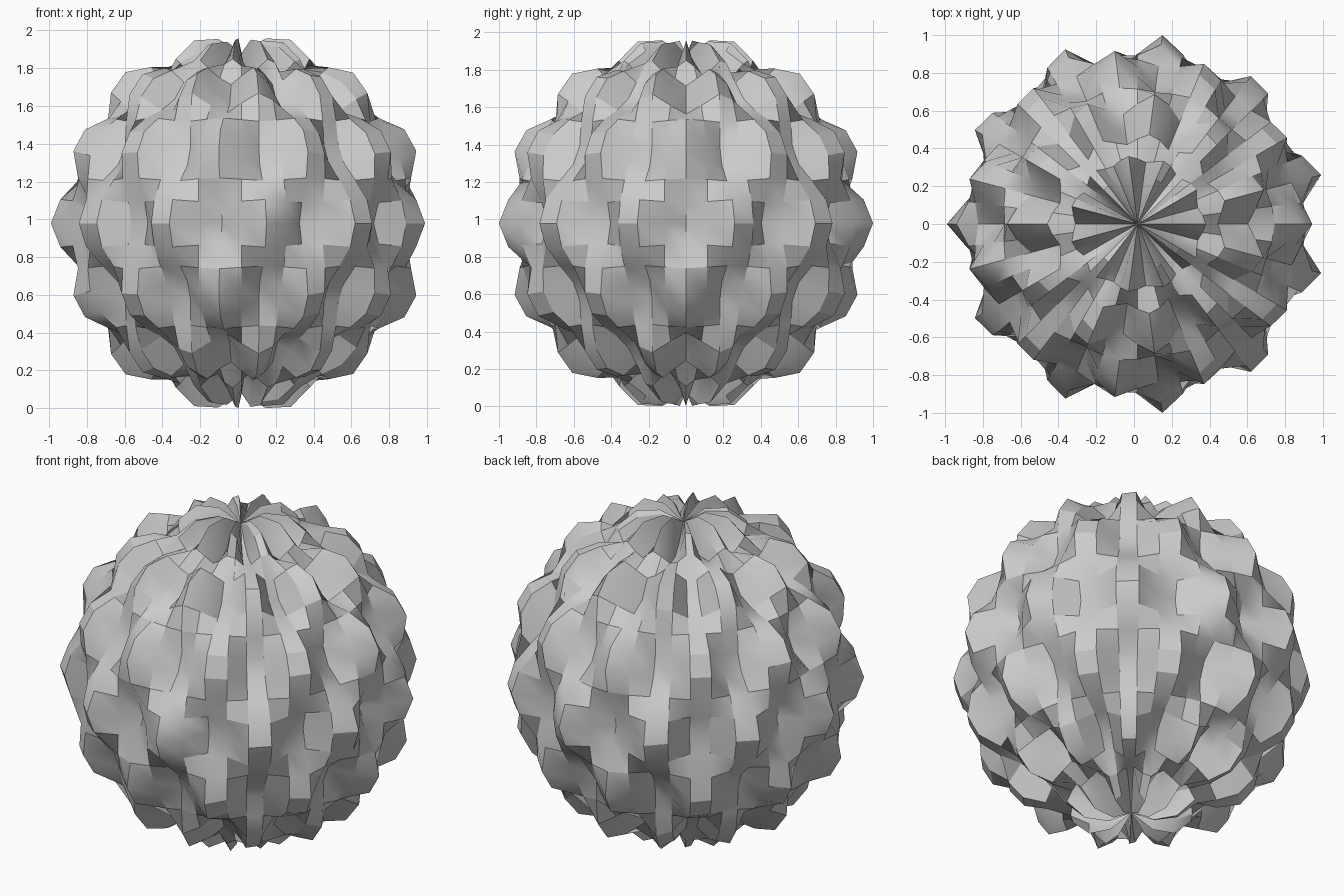
import bpy
import bmesh
import math

SEGMENTS, RINGS = 48, 24
RADIUS, BUMP = 0.9015, 0.12
WAVES_AROUND, WAVES_DOWN = 11, 7

cube = bpy.data.objects.get("Cube")
if cube:
    bpy.data.objects.remove(cube, do_unlink=True)

# Single grey material
grey = bpy.data.materials.new("plain_grey")
grey.use_nodes = True
colour = (0.6, 0.6, 0.6, 1.0)
grey.diffuse_color = colour
grey.node_tree.nodes["Principled BSDF"].inputs["Base Color"].default_value = colour

# Sphere whose radius ripples in a checkerboard of bumps
bm = bmesh.new()
bmesh.ops.create_uvsphere(bm, u_segments=SEGMENTS, v_segments=RINGS, radius=1.0)
for v in bm.verts:
    polar = math.acos(max(-1.0, min(1.0, v.co.z)))
    around = math.atan2(v.co.y, v.co.x)
    ripple = math.sin(WAVES_DOWN * polar) * math.cos(WAVES_AROUND * around)
    v.co *= RADIUS * (1 + BUMP * ripple)

# Centre over the origin and rest on the ground
xs = [v.co.x for v in bm.verts]
zs = [v.co.z for v in bm.verts]
bmesh.ops.translate(bm, verts=bm.verts, vec=(-(min(xs) + max(xs)) / 2, 0, -min(zs)))

mesh = bpy.data.meshes.new("bumpy_ball")
bm.to_mesh(mesh)
bm.free()
mesh.materials.append(grey)
ball = bpy.data.objects.new("bumpy_ball", mesh)
bpy.context.collection.objects.link(ball)

# Soft shading inside each bump, crisp creases between them
bpy.ops.object.select_all(action="DESELECT")
ball.select_set(True)
bpy.context.view_layer.objects.active = ball
bpy.ops.object.shade_smooth_by_angle(angle=math.radians(30))
